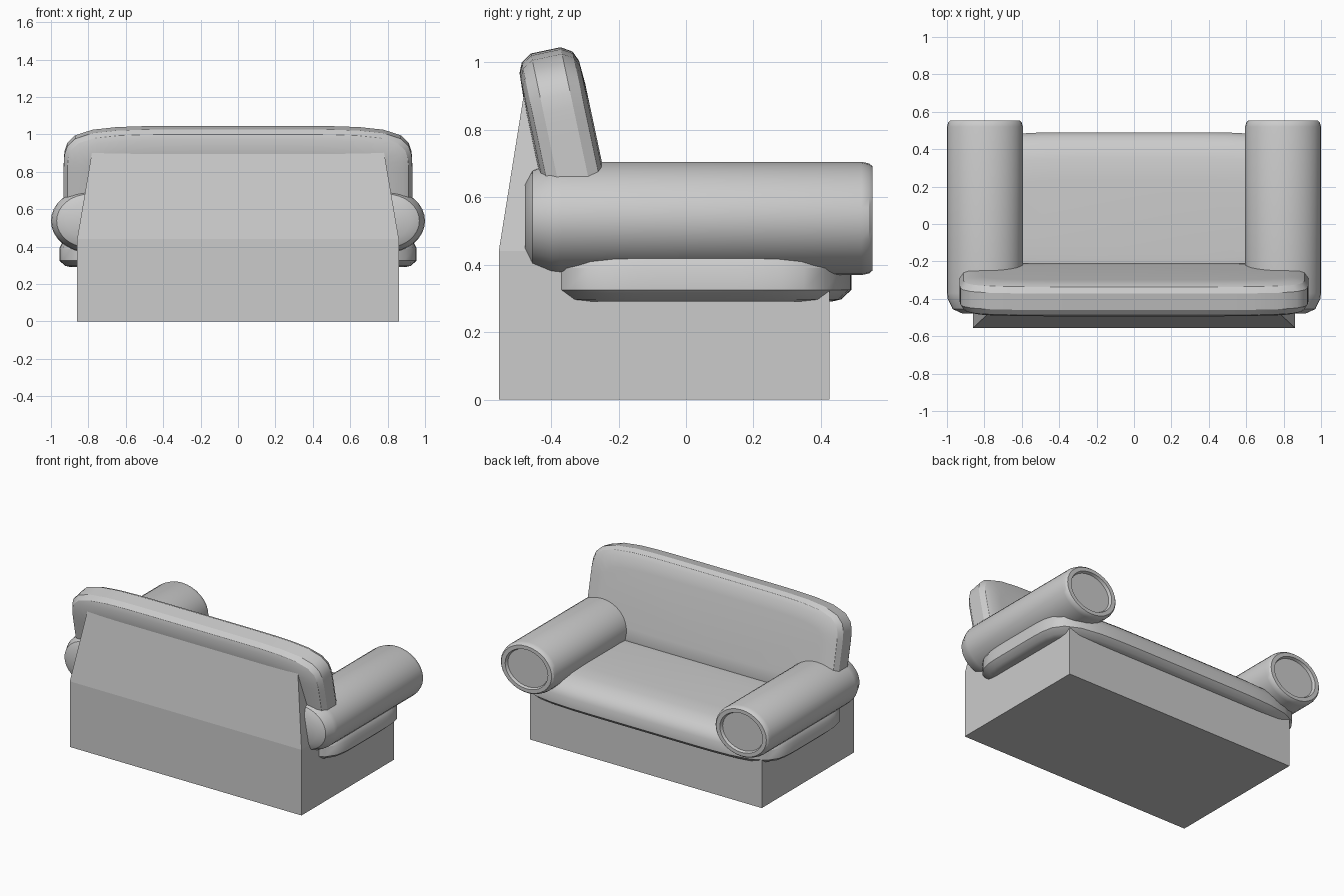
import bpy, bmesh
from math import cos, sin, pi, radians

if "Cube" in bpy.data.objects:
    bpy.data.objects.remove(bpy.data.objects["Cube"])


def loft(name, rings, smooth=0):
    """Skin a list of equal-length closed rings and cap both ends."""
    bm = bmesh.new()
    loops = [[bm.verts.new(p) for p in ring] for ring in rings]
    n = len(loops[0])
    for a, b in zip(loops, loops[1:]):
        for i in range(n):
            j = (i + 1) % n
            bm.faces.new((a[i], a[j], b[j], b[i]))
    bm.faces.new(loops[0][::-1])
    bm.faces.new(loops[-1])
    bmesh.ops.recalc_face_normals(bm, faces=bm.faces)
    me = bpy.data.meshes.new(name)
    bm.to_mesh(me)
    bm.free()
    ob = bpy.data.objects.new(name, me)
    bpy.context.collection.objects.link(ob)
    if smooth:
        bpy.ops.object.select_all(action='DESELECT')
        ob.select_set(True)
        bpy.context.view_layer.objects.active = ob
        bpy.ops.object.shade_smooth_by_angle(angle=radians(smooth))
    return ob


def rect(hw, y0, y1, z):
    return [(-hw, y0, z), (hw, y0, z), (hw, y1, z), (-hw, y1, z)]


def outline(a, b, power=6, n=56):
    """Softly bulging rounded rectangle (superellipse)."""
    pts = []
    for i in range(n):
        t = 2 * pi * (i + 0.5) / n
        c, s = cos(t), sin(t)
        # spread points along the sides and keep enough at the corners
        r = (abs(c) ** power + abs(s) ** power) ** (-1 / power)
        pts.append((a * c * r, b * s * r))
    return pts


def cushion(name, a, b, profile):
    """Profile is a list of (inset, height) from underside to top."""
    return loft(name, [[(x, y, h) for x, y in outline(a - i, b - i)]
                       for i, h in profile], 30)


# Box base and tapered back panel
loft("base", [rect(0.86, -0.555, 0.425, 0), rect(0.86, -0.555, 0.425, 0.36)])
loft("back_panel", [rect(0.86, -0.555, -0.25, 0.36),
                    rect(0.86, -0.555, -0.27, 0.44),
                    rect(0.78, -0.48, -0.40, 0.91)])

# Seat cushion
seat = cushion("seat_cushion", 0.955, 0.46,
               [(0.06, 0.29), (0.03, 0.297), (0.0, 0.325), (0.0, 0.39),
                (0.02, 0.43), (0.06, 0.463), (0.14, 0.485), (0.25, 0.492)])
seat.location = (0, 0.03, 0)

# Back cushion, leaning backwards
back = cushion("back_cushion", 0.932, 0.307,
               [(0.12, -0.094), (0.05, -0.09), (0.02, -0.077), (0.0, -0.045),
                (0.0, 0.045), (0.02, 0.077), (0.05, 0.09), (0.12, 0.094)])
back.rotation_euler = (radians(90 + 12), 0, 0)
back.location = (0, -0.352, 0.735)

# Round bolster arms: (y, radius factor), recessed disc at the front
ARM = [(-0.478, 0.6), (-0.455, 0.85), (-0.40, 0.98), (-0.37, 1), (0.52, 1),
       (0.543, 0.97), (0.553, 0.92), (0.553, 0.78), (0.535, 0.74)]
for side, label in ((-1, "left"), (1, "right")):
    loft(label + "_arm",
         [[(side * 0.797 + 0.203 * f * cos(2 * pi * k / 32), y,
            0.537 + 0.168 * f * sin(2 * pi * k / 32)) for k in range(32)]
          for y, f in ARM], 30)
